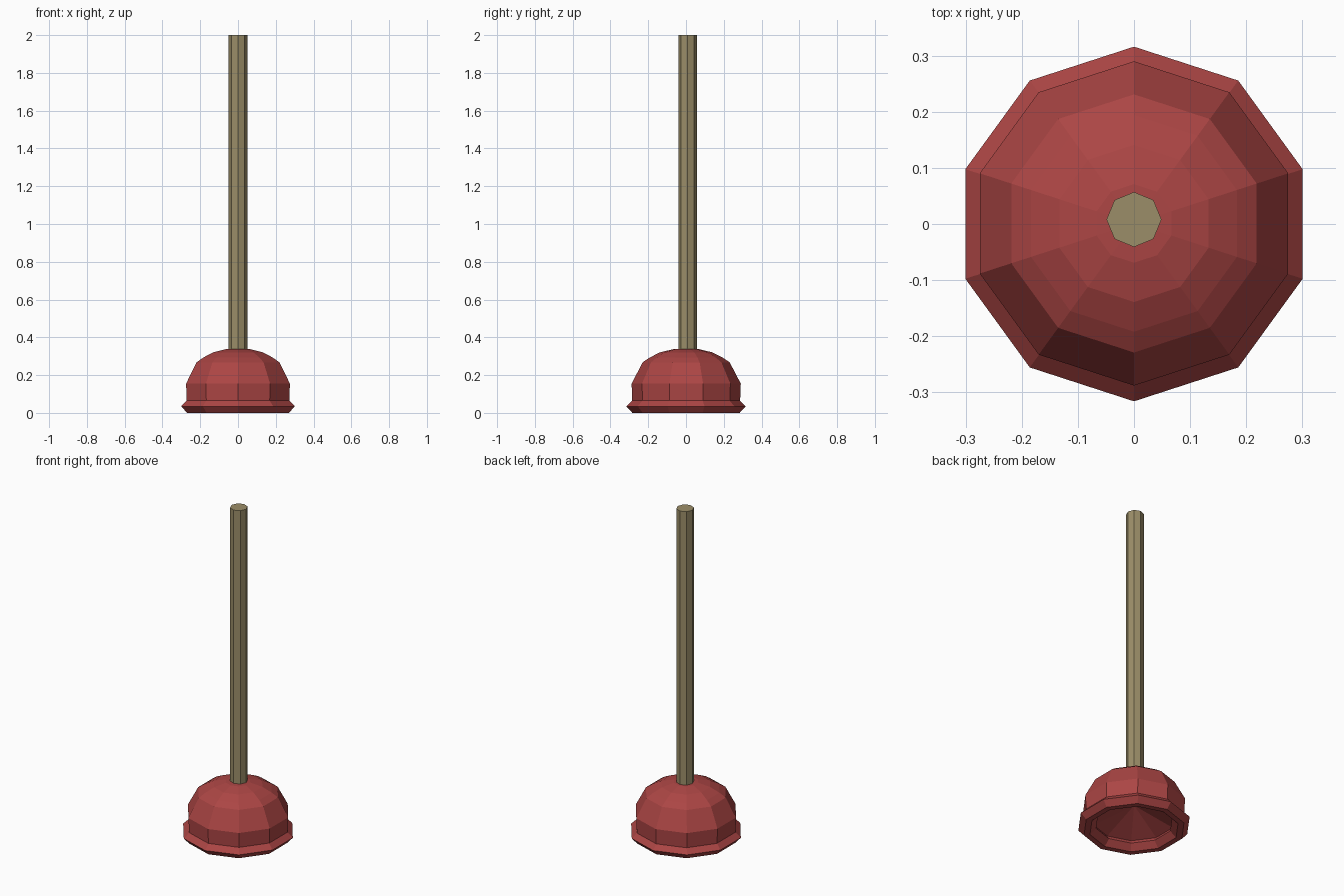
import bpy
import bmesh
from math import sin, cos, pi

cube = bpy.data.objects.get("Cube")
if cube:
    bpy.data.objects.remove(cube, do_unlink=True)


def make_material(name, colour):
    mat = bpy.data.materials.new(name)
    mat.use_nodes = True
    mat.diffuse_color = colour
    mat.node_tree.nodes["Principled BSDF"].inputs["Base Color"].default_value = colour
    return mat


def lathe(name, profile, sides, mat, centre_y, loop=False):
    """Revolve (radius, height) points into flat facets, with one corner at +y."""
    bm = bmesh.new()
    angles = [pi / 2 + 2 * pi * i / sides for i in range(sides)]
    rings = []
    for r, z in profile:
        if r == 0:
            rings.append([bm.verts.new((0, centre_y, z))] * sides)
        else:
            rings.append([bm.verts.new((r * cos(a), centre_y + r * sin(a), z)) for a in angles])
    pairs = list(zip(rings, rings[1:]))
    if loop:
        pairs.append((rings[-1], rings[0]))
    for low, high in pairs:
        for i in range(sides):
            j = (i + 1) % sides
            # Repeated pole corners collapse, leaving a triangle
            corners = dict.fromkeys((low[i], low[j], high[j], high[i]))
            bm.faces.new(list(corners))
    bmesh.ops.recalc_face_normals(bm, faces=bm.faces)
    mesh = bpy.data.meshes.new(name)
    bm.to_mesh(mesh)
    bm.free()
    mesh.materials.append(mat)
    obj = bpy.data.objects.new(name, mesh)
    bpy.context.collection.objects.link(obj)


rubber = make_material("red rubber", (0.41, 0.06, 0.058, 1))
wood = make_material("pale wood", (0.33, 0.27, 0.14, 1))

# Rubber cup: shallow conical underside from its peak to the mouth, then the outer dome
lathe("rubber_cup", [
    (0, 0.15), (0.25, 0.05), (0.285, 0.05), (0.289, 0.155), (0.23, 0.268),
    (0.193, 0.293), (0.14, 0.32), (0.07, 0.337), (0, 0.34),
], 10, rubber, 0.001)

# Flared lip around the mouth of the cup
lathe("rubber_lip", [
    (0.284, 0.0), (0.316, 0.035), (0.284, 0.067),
    (0.235, 0.067), (0.215, 0.035), (0.25, 0.0),
], 10, rubber, 0.0, loop=True)

# Straight eight-sided handle
lathe("handle", [(0, 0.32), (0.049, 0.32), (0.049, 2), (0, 2)], 8, wood, 0.008)
